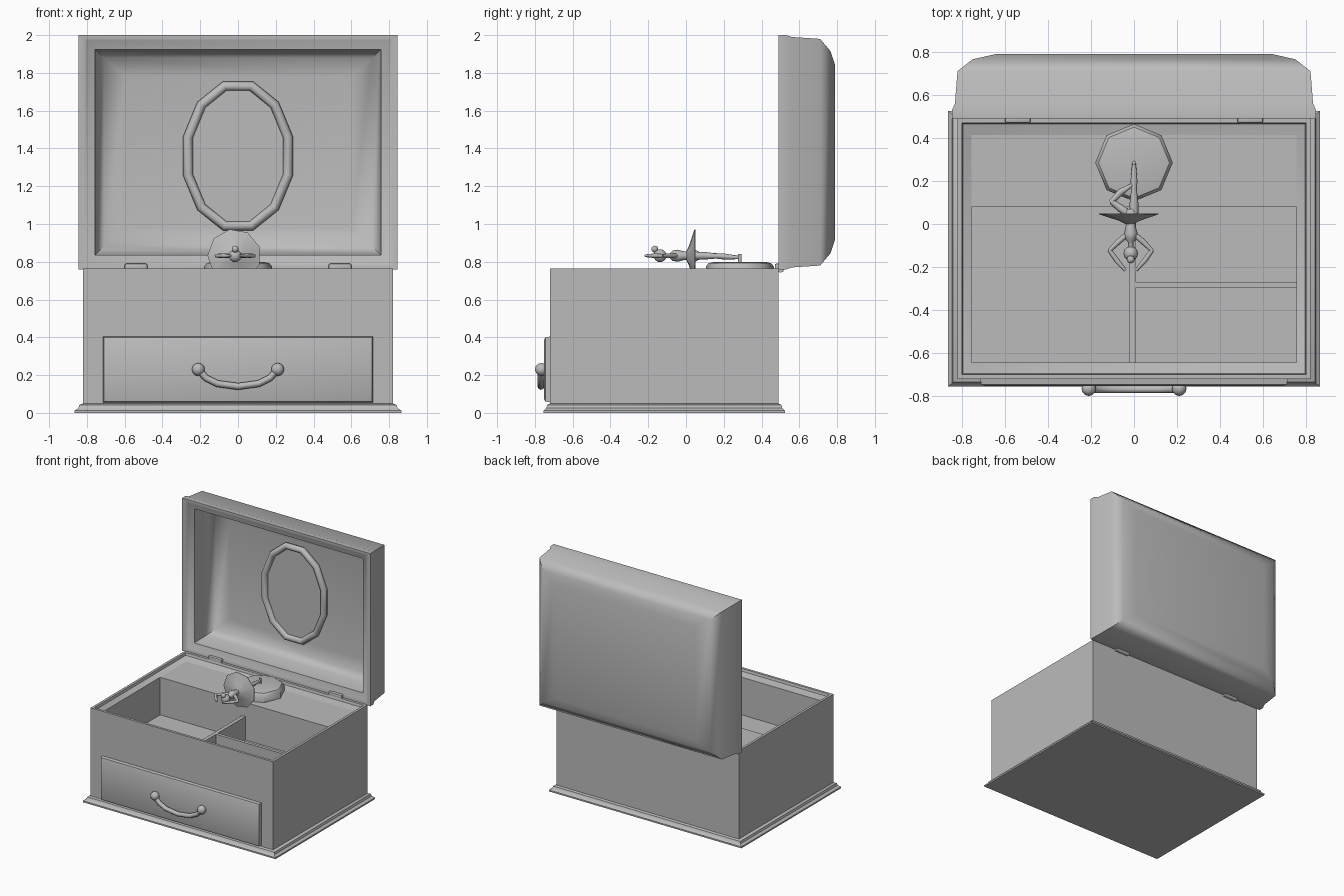
import bpy, bmesh, math
from mathutils import Vector

if "Cube" in bpy.data.objects:
    bpy.data.objects.remove(bpy.data.objects["Cube"])

GREY = bpy.data.materials.new("soft grey")
GREY.diffuse_color = (0.5, 0.5, 0.5, 1)
GREY.use_nodes = True
GREY.node_tree.nodes["Principled BSDF"].inputs["Base Color"].default_value = GREY.diffuse_color


def finish(name, bm, angle=40):
    bmesh.ops.recalc_face_normals(bm, faces=bm.faces)
    me = bpy.data.meshes.new(name)
    bm.to_mesh(me)
    bm.free()
    ob = bpy.data.objects.new(name, me)
    bpy.context.collection.objects.link(ob)
    me.materials.append(GREY)
    bpy.ops.object.select_all(action='DESELECT')
    ob.select_set(True)
    bpy.context.view_layer.objects.active = ob
    bpy.ops.object.shade_smooth_by_angle(angle=math.radians(angle))
    return ob


def skin(name, loops, closed=False, angle=40):
    """Bridge equal-length point loops; cap the ends unless closed."""
    bm = bmesh.new()
    rows = [[bm.verts.new(p) for p in loop] for loop in loops]
    n = len(rows[0])
    pairs = list(zip(rows, rows[1:])) + ([(rows[-1], rows[0])] if closed else [])
    for a, b in pairs:
        for i in range(n):
            j = (i + 1) % n
            bm.faces.new((a[i], a[j], b[j], b[i]))
    if not closed:
        bm.faces.new(rows[0])
        bm.faces.new(rows[-1])
    return finish(name, bm, angle)


def rect(hx, hy):
    return [(-hx, -hy), (hx, -hy), (hx, hy), (-hx, hy)]


def box(name, lo, hi, bevel=0):
    bm = bmesh.new()
    bmesh.ops.create_cube(bm, size=1)
    for v in bm.verts:
        v.co = [(l + h) / 2 + c * (h - l) for l, h, c in zip(lo, hi, v.co)]
    if bevel:
        bmesh.ops.bevel(bm, geom=bm.edges[:], offset=bevel, segments=2,
                        affect='EDGES', profile=0.5)
    return finish(name, bm)


def ball(name, c, r):
    bm = bmesh.new()
    bmesh.ops.create_uvsphere(bm, u_segments=12, v_segments=8, radius=r)
    bmesh.ops.translate(bm, vec=c, verts=bm.verts)
    return finish(name, bm, 60)


def tube(name, pts, radii, n=8, closed=False, up=(0, 0, 1)):
    """Sweep a round section along points with a radius at each."""
    pts = [Vector(p) for p in pts]
    m, loops = len(pts), []
    for i, p in enumerate(pts):
        a = pts[(i - 1) % m] if closed or i else p
        b = pts[(i + 1) % m] if closed or i < m - 1 else p
        t = (b - a).normalized()
        s = t.cross(Vector(up)).normalized()
        w = s.cross(t)
        loops.append([p + radii[i] * (s * math.cos(k * math.tau / n) + w * math.sin(k * math.tau / n))
                      for k in range(n)])
    return skin(name, loops, closed, 60)


# Box body: base moulding, walls, sloped rim, inside walls and floor
CY = -0.115
body = [(.865, .64, 0), (.865, .64, .012), (.845, .625, .025), (.84, .62, .042), (.82, .605, .05),
        (.82, .605, .765), (.80, .585, .765), (.795, .58, .745), (.755, .528, .725), (.755, .528, .42)]
skin("box_body", [[(x, y + CY, z) for x, y in rect(hx, hy)] for hx, hy, z in body])

# Raised rear deck and compartment dividers
box("rear_deck", (-.757, .08, .415), (.757, .415, .725))
box("long_divider", (-.02, -.645, .415), (.01, .085, .61))
box("cross_divider", (.005, -.295, .415), (.757, -.27, .61))

# Lid shell: inner panel, rim, then domed outside
LZ = 1.38
lid = [(.60, .40, .745), (.71, .50, .725), (.75, .537, .66), (.757, .545, .52), (.80, .59, .50),
       (.815, .605, .49), (.845, .62, .49), (.845, .62, .53), (.832, .61, .56), (.82, .60, .71),
       (.75, .535, .765), (.64, .46, .79)]
skin("lid", [[(x, y, z + LZ) for x, z in rect(hx, hz)] for hx, hz, y in lid], angle=50)


def oval(rx, rz, y, n=12):
    k = 1 / math.cos(math.pi / n)
    return [(rx * k * math.cos((i + .5) * math.tau / n), y,
             1.36 + rz * k * math.sin((i + .5) * math.tau / n)) for i in range(n)]


# Mirror and its frame
tube("mirror_frame", oval(.265, .37, .725), [.026] * 12, closed=True, up=(0, 1, 0))
skin("mirror", [oval(.26, .365, .745), oval(.26, .365, .728)])

# Hinges
for s in (-1, 1):
    box("hinge_plate", (s * .54 - .06, .47, .755), (s * .54 + .06, .50, .79), .008)
    tube("hinge_pin", [(s * .54 - .06, .50, .762), (s * .54 + .06, .50, .762)], [.02, .02])

# Drawer front with tapered edge
drawer = [(.715, .175, -.715), (.71, .17, -.745), (.695, .155, -.753)]
skin("drawer_front", [[(x, y, z + .23) for x, z in rect(hx, hz)] for hx, hz, y in drawer])

# Drawer handle
arc = [(-.21, .23), (-.17, .185), (-.11, .155), (0, .14), (.11, .155), (.17, .185), (.21, .23)]
tube("drawer_handle", [(x, -.768, z) for x, z in arc], [.018] * 7, up=(0, 1, 0))
for s in (-1, 1):
    ball("handle_knob", (s * .21, -.765, .23), .034)

# Turntable disc
skin("turntable", [[(r * math.sin(i * math.pi / 4), .285 + r * math.cos(i * math.pi / 4), z)
                    for i in range(8)]
                   for r, z in ((.18, .72), (.18, .775), (.165, .793), (.13, .80))])

# Dancer lying along y: head, hair, torso
DX, DZ = -.015, .832
ball("head", (DX, -.137, DZ), .034)
ball("hair_bun", (DX, -.165, DZ + .035), .018)
tube("torso", [(DX, y, DZ) for y in (-.11, -.085, -.07, -.045, -.015, .01, .045, .07)],
     [.012, .013, .027, .032, .024, .022, .034, .02])

# Flared skirt disc
skin("skirt", [[(DX - .005 + r * math.cos((i + .5) * math.tau / 9), y,
                 DZ + r * math.sin((i + .5) * math.tau / 9)) for i in range(9)]
               for r, y in ((.02, .0), (.05, .015), (.142, .045), (.142, .049), (.05, .03), (.02, .03))])

# Standing leg, peg and bent leg
tube("standing_leg", [(.0, .05, DZ), (.0, .1, DZ), (.0, .16, .83), (0, .2, .828), (0, .29, .822)],
     [.02, .02, .013, .016, .008])
tube("foot_peg", [(0, .285, .79), (0, .285, .842)], [.01, .01], up=(0, 1, 0))
tube("bent_leg", [(-.03, .05, DZ), (-.065, .075, DZ), (-.105, .105, DZ)], [.019, .018, .013])
tube("bent_shin", [(-.108, .1, DZ), (-.06, .15, DZ), (-.005, .185, DZ)], [.012, .016, .007])

# Arms raised in a diamond
for s in (-1, 1):
    tube("upper_arm", [(DX + s * .025, -.055, DZ), (DX + s * .06, -.085, DZ), (DX + s * .1, -.125, DZ)],
         [.013, .013, .009])
    tube("forearm", [(DX + s * .1, -.12, DZ), (DX + s * .065, -.17, DZ), (DX + s * .025, -.215, DZ)],
         [.01, .012, .007])
